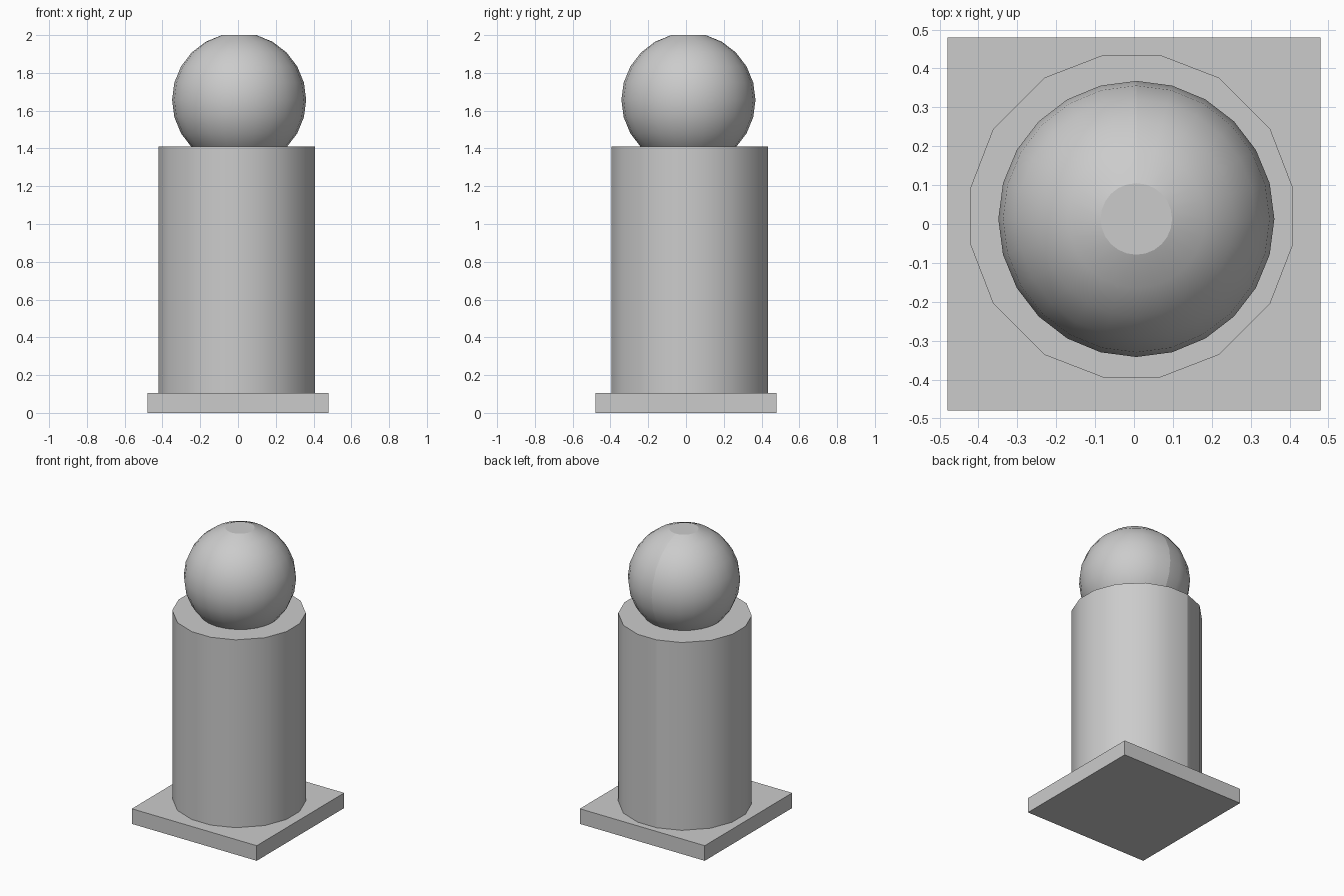
import bpy, bmesh
from math import sin, cos, radians

if "Cube" in bpy.data.objects:
    bpy.data.objects.remove(bpy.data.objects["Cube"])


def lathe(name, centre, angles, rings, seam):
    """Stack of (radius, z) rings with flat caps, smooth sides and one hard seam."""
    bm = bmesh.new()
    loops = [[bm.verts.new((centre[0] + r * cos(radians(a)),
                            centre[1] + r * sin(radians(a)), z)) for a in angles]
             for r, z in rings]
    n = len(angles)
    for low, high in zip(loops, loops[1:]):
        for i in range(n):
            j = (i + 1) % n
            bm.faces.new((low[i], low[j], high[j], high[i])).smooth = True
        bm.edges.get((low[seam], high[seam])).smooth = False
    for cap in (bm.faces.new(loops[0][::-1]), bm.faces.new(loops[-1])):
        for e in cap.edges:
            e.smooth = False
    mesh = bpy.data.meshes.new(name)
    bm.to_mesh(mesh)
    bm.free()
    obj = bpy.data.objects.new(name, mesh)
    bpy.context.collection.objects.link(obj)
    return obj


# Square base plate
bpy.ops.mesh.primitive_cube_add(size=1, location=(0, 0, 0.0525))
plate = bpy.context.object
plate.name = "base_plate"
plate.scale = (0.96, 0.96, 0.105)

# Sixteen-sided column
column_angles = [q + a for q in (0, 90, 180, 270) for a in (10, 32.2, 57.8, 80)]
lathe("column", (-0.006, 0.02), column_angles, [(0.421, 0.105), (0.421, 1.41)], 4)

# Ball with flattened poles, sunk into the column
R, ball_z = 0.355, 1.657
ball_rings = [(R * sin(radians(t)), ball_z - R * cos(radians(t)))
              for t in range(15, 166, 15)]
lathe("ball", (0.006, 0.013), range(0, 360, 15), ball_rings, 6)
